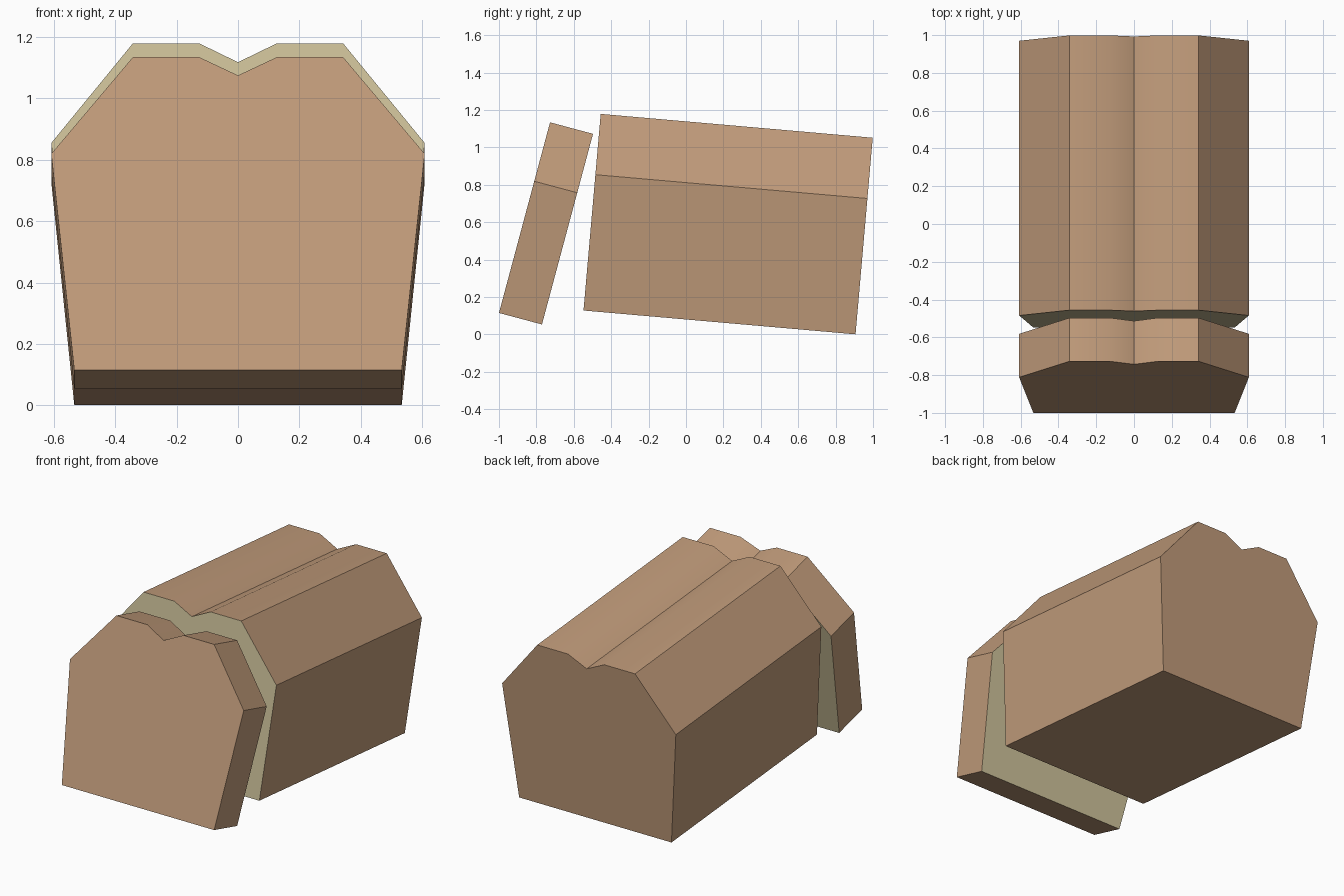
import bpy, bmesh, math

cube = bpy.data.objects.get("Cube")
if cube:
    bpy.data.objects.remove(cube, do_unlink=True)


def make_material(name, color):
    mat = bpy.data.materials.new(name)
    mat.use_nodes = True
    mat.diffuse_color = color
    mat.node_tree.nodes["Principled BSDF"].inputs["Base Color"].default_value = color
    return mat


crust = make_material("crust_brown", (0.53, 0.328, 0.195, 1))
crumb = make_material("crumb_cream", (0.64, 0.56, 0.335, 1))

# Right half of the bread outline (x, z), from the top notch down to the base
HALF = [(0, 0.993), (0.127, 1.055), (0.342, 1.055), (0.608, 0.729), (0.533, 0)]
OUTLINE = HALF + [(-x, z) for x, z in reversed(HALF[1:])]


def make_bread(name, length, base_y, base_z, tilt, cut_side):
    """Extrude the outline along y; the end facing cut_side shows the crumb."""
    bm = bmesh.new()
    front = bm.faces.new([bm.verts.new((x, 0, z)) for x, z in OUTLINE])
    back = bmesh.ops.extrude_face_region(bm, geom=[front], use_keep_orig=True)["geom"]
    bmesh.ops.translate(bm, vec=(0, length, 0),
                        verts=[v for v in back if isinstance(v, bmesh.types.BMVert)])
    bmesh.ops.recalc_face_normals(bm, faces=bm.faces)
    for face in bm.faces:
        face.material_index = 1 if face.normal.y * cut_side > 0.9 else 0
    mesh = bpy.data.meshes.new(name)
    bm.to_mesh(mesh)
    bm.free()
    mesh.materials.append(crust)
    mesh.materials.append(crumb)
    obj = bpy.data.objects.new(name, mesh)
    bpy.context.collection.objects.link(obj)
    obj.location = (0, base_y, base_z)
    obj.rotation_euler.x = math.radians(-tilt)
    bpy.ops.object.select_all(action="DESELECT")
    obj.select_set(True)
    bpy.context.view_layer.objects.active = obj
    bpy.ops.object.shade_smooth_by_angle(angle=math.radians(30))
    return obj


# Main loaf, cut open at the front
make_bread("loaf", 1.46, -0.548, 0.128, 5, -1)
# Leaning end slice, cut on its back
make_bread("end_slice", 0.238, -1.0, 0.115, 15, 1)
